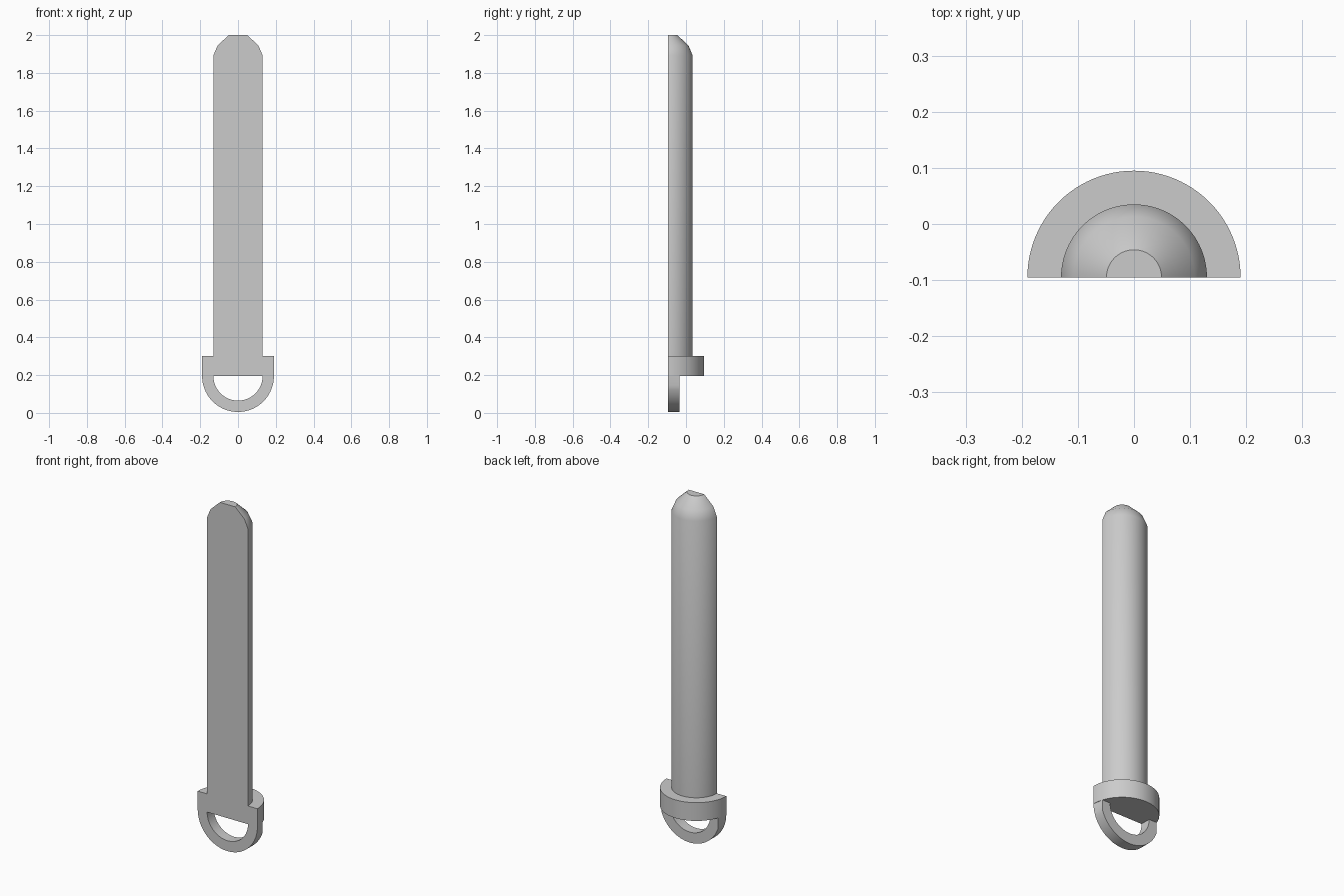
import bpy
import bmesh
from math import sin, cos, pi, sqrt, radians

cube = bpy.data.objects.get("Cube")
if cube:
    bpy.data.objects.remove(cube, do_unlink=True)

FRONT = -0.095      # flat front plane
COLLAR_R = 0.19
SHAFT_R = 0.13
COLLAR_Z = 0.195
LOOP_DEPTH = 0.06
STEPS = 48

grey = bpy.data.materials.new("plain grey")
grey.use_nodes = True
grey.diffuse_color = (0.6, 0.6, 0.6, 1)
grey.node_tree.nodes["Principled BSDF"].inputs["Base Color"].default_value = (0.6, 0.6, 0.6, 1)


def finish(name, bm):
    bmesh.ops.recalc_face_normals(bm, faces=bm.faces)
    mesh = bpy.data.meshes.new(name)
    bm.to_mesh(mesh)
    bm.free()
    mesh.materials.append(grey)
    obj = bpy.data.objects.new(name, mesh)
    bpy.context.collection.objects.link(obj)
    bpy.ops.object.select_all(action='DESELECT')
    obj.select_set(True)
    bpy.context.view_layer.objects.active = obj
    bpy.ops.object.shade_smooth_by_angle(angle=radians(30))


def bridge(bm, a, b):
    for i in range(len(a) - 1):
        bm.faces.new((a[i], a[i + 1], b[i + 1], b[i]))


angles = [pi * i / STEPS for i in range(STEPS + 1)]

# Half-round shaft with collar and blunt tip, turned through 180 degrees
profile = [(COLLAR_R, COLLAR_Z), (COLLAR_R, 0.3), (SHAFT_R, 0.3),
           (SHAFT_R, 1.893), (0.108, 1.945), (0.049, 2.0)]
bm = bmesh.new()
rings = [[bm.verts.new((r * cos(a), FRONT + r * sin(a), z)) for a in angles]
         for r, z in profile]
for low, high in zip(rings, rings[1:]):
    bridge(bm, low, high)
bm.faces.new(rings[0])
bm.faces.new(rings[-1])
# Flat front face
bm.faces.new([r[0] for r in rings] + [r[-1] for r in reversed(rings)])
finish("shaft_and_collar", bm)

# Half-ring loop below the collar, its back edge kept within the collar's outline
bm = bmesh.new()
limit = sqrt(COLLAR_R ** 2 - LOOP_DEPTH ** 2)


def arc(radius, depth, max_x):
    return [bm.verts.new((max(-max_x, min(max_x, radius * cos(a))),
                          FRONT + depth, COLLAR_Z - radius * sin(a))) for a in angles]


sides = [arc(COLLAR_R, 0, COLLAR_R), arc(COLLAR_R, LOOP_DEPTH, limit),
         arc(SHAFT_R, LOOP_DEPTH, limit), arc(SHAFT_R, 0, limit)]
for i in range(4):
    bridge(bm, sides[i], sides[(i + 1) % 4])
for end in (0, -1):
    bm.faces.new([s[end] for s in sides])
finish("loop", bm)
